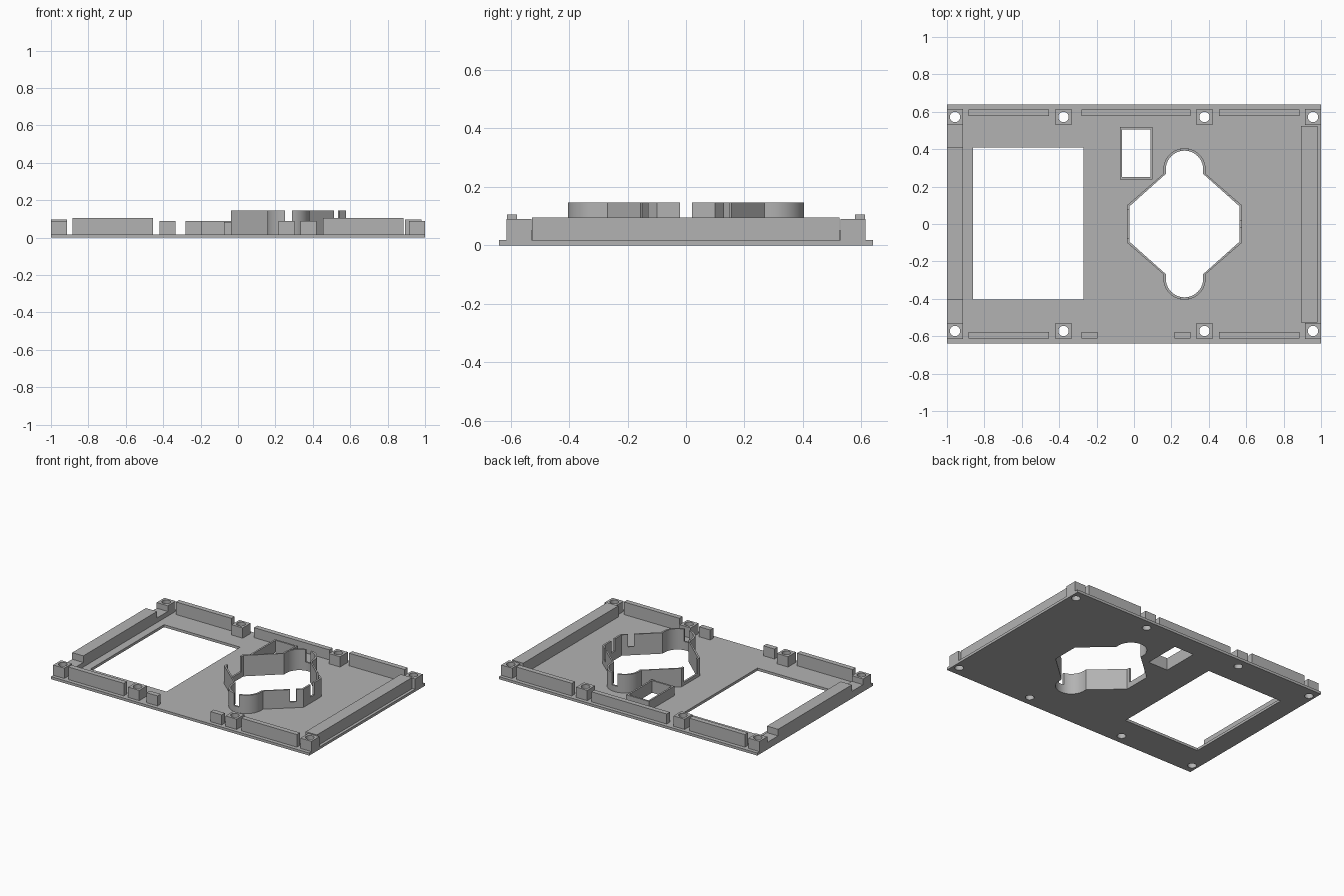
import bpy, bmesh
from math import pi, cos, sin, atan2
from mathutils import Matrix

cube = bpy.data.objects.get("Cube")
if cube:
    bpy.data.objects.remove(cube, do_unlink=True)

GREY = (0.45, 0.45, 0.45, 1)
grey = bpy.data.materials.new("plain_grey")
grey.use_nodes = True
grey.diffuse_color = GREY
grey.node_tree.nodes["Principled BSDF"].inputs["Base Color"].default_value = GREY

FLOOR = 0.018   # plate thickness
POST = 0.09     # post height
RAIL = 0.106    # tall rail height
RING = 0.146    # collar height


def finish(bm, name):
    bmesh.ops.recalc_face_normals(bm, faces=bm.faces)
    mesh = bpy.data.meshes.new(name)
    bm.to_mesh(mesh)
    bm.free()
    mesh.materials.append(grey)
    ob = bpy.data.objects.new(name, mesh)
    bpy.context.collection.objects.link(ob)
    return ob


def prism(name, points, z0, z1):
    bm = bmesh.new()
    face = bm.faces.new([bm.verts.new((x, y, z0)) for x, y in points])
    ext = bmesh.ops.extrude_face_region(bm, geom=[face])
    verts = [v for v in ext["geom"] if isinstance(v, bmesh.types.BMVert)]
    bmesh.ops.translate(bm, verts=verts, vec=(0, 0, z1 - z0))
    return finish(bm, name)


def box(name, x0, x1, y0, y1, z0, z1):
    return prism(name, [(x0, y0), (x1, y0), (x1, y1), (x0, y1)], z0, z1)


def slot(x, y, width, angle, z0):
    ob = box("slot_cutter", -0.05, 0.05, -width / 2, width / 2, z0, 0.3)
    ob.data.transform(Matrix.Translation((x, y, 0)) @ Matrix.Rotation(angle, 4, "Z"))
    return ob


def disc(x, y, r):
    pts = [(x + r * cos(i * pi / 12), y + r * sin(i * pi / 12)) for i in range(24)]
    return prism("hole_cutter", pts, -0.1, 0.3)


def cut(ob, cutters):
    for c in cutters:
        c.hide_render = True
        mod = ob.modifiers.new("cut", "BOOLEAN")
        mod.operation = "DIFFERENCE"
        mod.solver = "EXACT"
        mod.object = c
    graph = bpy.context.evaluated_depsgraph_get()
    mesh = bpy.data.meshes.new_from_object(ob.evaluated_get(graph))
    ob.modifiers.clear()
    ob.data = mesh
    for c in cutters:
        bpy.data.objects.remove(c, do_unlink=True)


CX = 0.27  # collar centre


def collar_outline(t):
    """Octagon with round lobes front and back, shrunk inward by t."""
    half, r, lobe_y = 0.307 - t, 0.113 - t, 0.292
    side, neck = 0.1 - t * 0.4, 0.268
    quarter = [(half, side), (r, neck)]
    arc = [(r * cos(i * pi / 20), lobe_y + r * sin(i * pi / 20)) for i in range(21)]
    top = quarter + arc + [(-x, y) for x, y in reversed(quarter)]
    return [(CX + x, y) for x, y in top] + [(CX - x, -y) for x, y in top]


# Base plate with its openings
hole_x = (-0.957, -0.377, 0.377, 0.957)
hole_y = (-0.572, 0.572)
plate = box("base_plate", -1, 1, -0.64, 0.64, 0, FLOOR)
cut(plate, [box("window_cutter", -0.86, -0.27, -0.405, 0.41, -0.1, 0.3),
            box("port_cutter", -0.063, 0.088, 0.25, 0.505, -0.1, 0.3),
            prism("collar_cutter", collar_outline(0.013), -0.1, 0.3)]
    + [disc(x, y, 0.028) for x in hole_x for y in hole_y])

# Screw posts
for x in hole_x:
    for y in hole_y:
        post = box("screw_post", x - 0.043, x + 0.043, y - 0.043, y + 0.043, FLOOR, POST)
        cut(post, [disc(x, y, 0.028)])

# Front and back rails
for s in (-1, 1):
    y0, y1 = sorted((s * 0.578, s * 0.613))
    for x0, x1 in ((-0.885, -0.455), (0.455, 0.885)):
        box("long_rail", x0, x1, y0, y1, FLOOR, RAIL)
box("back_middle_rail", -0.28, 0.303, 0.578, 0.613, FLOOR, 0.088)
for x in (-0.28, 0.217):
    box("front_block", x, x + 0.086, -0.613, -0.578, FLOOR, 0.088)

# End rails
box("left_rail", 0.893, 0.98, -0.527, 0.525, FLOOR, 0.096)
box("right_rail", -1, -0.914, -0.405, 0.41, FLOOR, 0.096)
for y0, y1 in ((-0.529, -0.405), (0.41, 0.529)):
    box("right_rail_step", -1, -0.914, y0, y1, FLOOR, 0.05)

# Small port frame
frame = box("port_frame", -0.075, 0.1, 0.237, 0.518, FLOOR, 0.085)
cut(frame, [box("port_cutter", -0.063, 0.088, 0.25, 0.505, -0.1, 0.3)])

# Slotted collar
collar = prism("collar", collar_outline(0), FLOOR, RING)
slope = atan2(0.194, 0.168)
cut(collar, [prism("collar_cutter", collar_outline(0.013), -0.1, 0.3),
             slot(CX + 0.3, 0, 0.04, 0, 0.06),
             slot(CX - 0.3, 0, 0.15, 0, 0.04),
             slot(CX, 0.4, 0.04, pi / 2, 0.06),
             slot(CX, -0.4, 0.04, pi / 2, 0.06),
             slot(0.525, 0.14, 0.04, slope, 0.06),
             slot(0.525, -0.14, 0.04, -slope, 0.06)])

# Smooth the round walls, keep the edges sharp
for ob in bpy.context.selected_objects:
    ob.select_set(False)
for ob in (plate, collar):
    ob.select_set(True)
bpy.context.view_layer.objects.active = collar
bpy.ops.object.shade_smooth_by_angle(angle=pi / 7)
